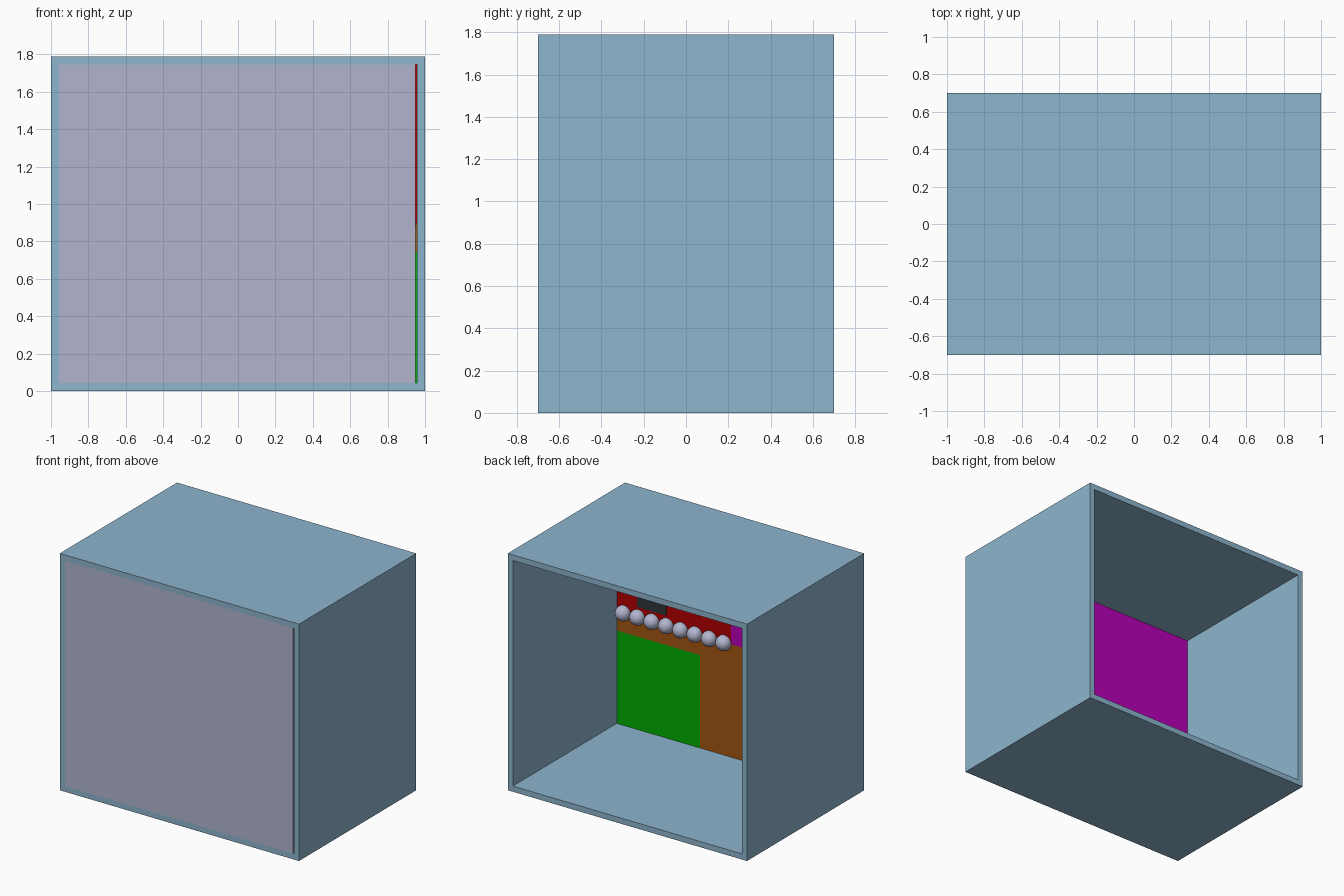
import bpy

if "Cube" in bpy.data.objects:
    bpy.data.objects.remove(bpy.data.objects["Cube"])

def material(name, rgb):
    m = bpy.data.materials.new(name)
    m.diffuse_color = (*rgb, 1)
    m.use_nodes = True
    m.node_tree.nodes["Principled BSDF"].inputs["Base Color"].default_value = m.diffuse_color
    return m

GLASS = material("pale_blue", (0.27, 0.46, 0.61))
SAND = material("lilac_grey", (0.44, 0.46, 0.62))
GREEN = material("green", (0.0, 0.42, 0.0))
ORANGE = material("orange", (0.36, 0.09, 0.005))
RED = material("red", (0.45, 0.0, 0.0))
MAGENTA = material("magenta", (0.48, 0.0, 0.48))
DARK = material("dark_grey", (0.03, 0.035, 0.04))

def box(name, x, y, z, mat):
    """Box from (min, max) ranges on each axis."""
    bpy.ops.mesh.primitive_cube_add(size=1, location=[sum(r) / 2 for r in (x, y, z)])
    o = bpy.context.object
    o.name = name
    o.scale = [r[1] - r[0] for r in (x, y, z)]
    bpy.ops.object.transform_apply(location=False, rotation=False, scale=True)
    o.data.materials.append(mat)
    return o

W, D, H, T = 1.0, 0.70, 1.79, 0.043   # half width, half depth, height, wall
IX, Z0, Z1 = W - T, T, H - T          # inner limits
FLOOR = -0.54                         # inner face of the arena bed
MID = 0.896                           # line between the zones

# Enclosure walls
box("bottom_wall", (-W, W), (-D, D), (0, T), GLASS)
box("top_wall", (-W, W), (-D, D), (Z1, H), GLASS)
box("left_wall", (-W, -IX), (-D, D), (Z0, Z1), GLASS)
box("right_wall", (IX, W), (-D, D), (Z0, Z1), GLASS)

# Bed slab, with a narrow slot beside the right wall
ZB = FLOOR - 0.006
box("bed_slab", (-IX, IX - 0.007), (-D, ZB), (Z0, Z1), SAND)

# Coloured zones lying on the slab
zone_y = (ZB, FLOOR)
box("starting_zone", (0.26, IX), zone_y, (Z0, 0.745), GREEN)
box("obstacle_zone_side", (-IX, 0.26), zone_y, (Z0, 0.745), ORANGE)
box("obstacle_zone_upper", (-IX, IX), zone_y, (0.745, MID), ORANGE)
box("construction_zone", (0.0, IX), zone_y, (MID, Z1), RED)
box("excavation_zone", (-IX, 0.0), zone_y, (MID, Z1), MAGENTA)
box("mound_target", (0.54, 0.785), (FLOOR, FLOOR + 0.005), (0.97, 1.67), DARK)

# Row of boulders along the construction zone edge
for i in range(8):
    bpy.ops.mesh.primitive_uv_sphere_add(segments=32, ring_count=16, radius=0.057,
                                         location=(0.897 - 0.12 * i, FLOOR + 0.01, MID))
    s = bpy.context.object
    s.name = f"boulder_{i + 1}"
    s.data.materials.append(SAND)
    bpy.ops.object.shade_smooth()
